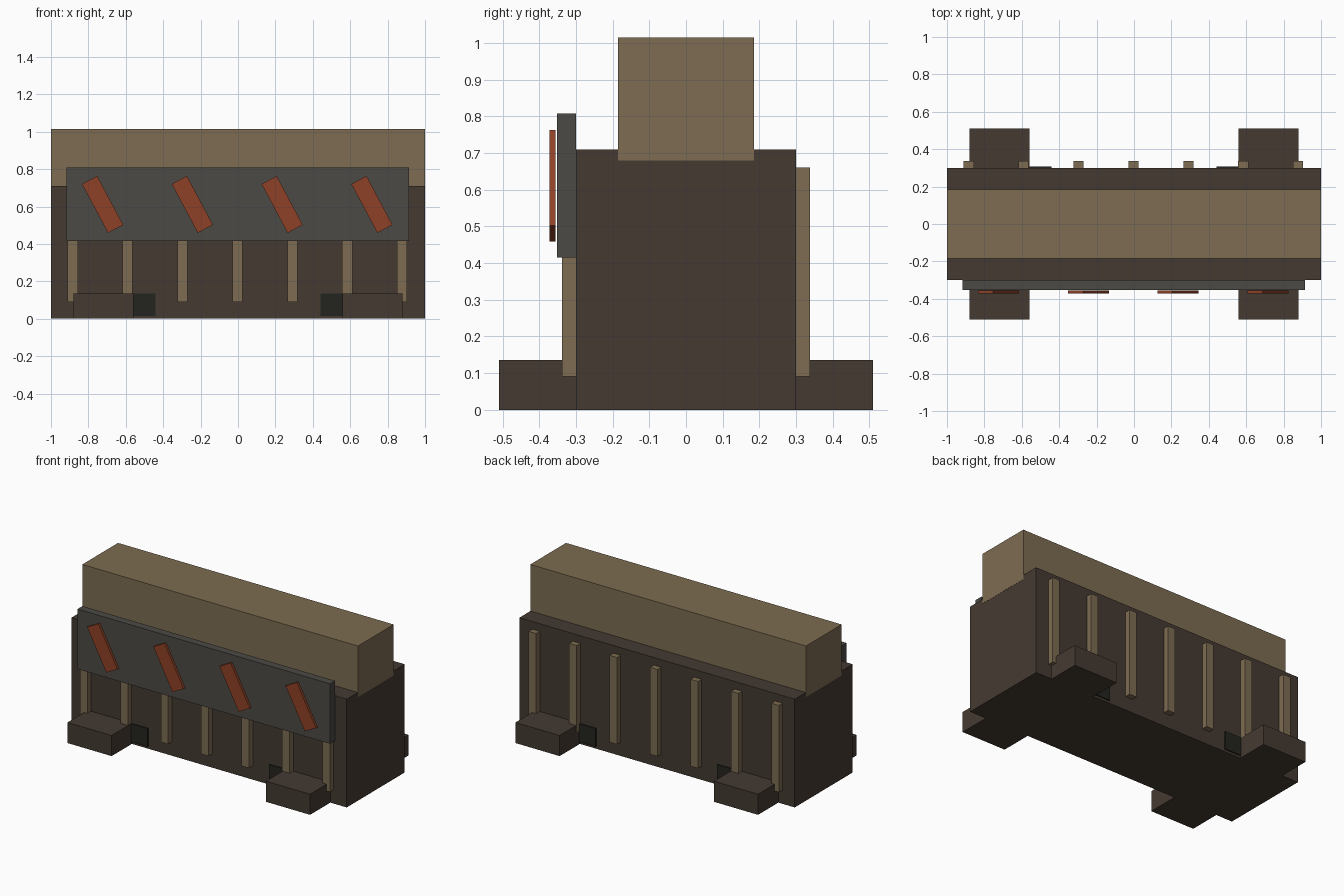
import bpy, math

if "Cube" in bpy.data.objects:
    bpy.data.objects.remove(bpy.data.objects["Cube"])


def material(name, rgb):
    m = bpy.data.materials.new(name)
    m.diffuse_color = (*rgb, 1)
    m.use_nodes = True
    m.node_tree.nodes["Principled BSDF"].inputs["Base Color"].default_value = m.diffuse_color
    return m


DARK = material("dark_brown", (0.058, 0.042, 0.031))
TAN = material("tan", (0.205, 0.15, 0.083))
GREY = material("panel_grey", (0.07, 0.067, 0.058))
RED = material("rust_red", (0.27, 0.052, 0.019))
BLACK = material("black", (0.017, 0.017, 0.014))


def box(name, x, y, z, mat, tilt=0):
    """Box from (min, max) ranges, optionally tilted about y."""
    center = [(a + b) / 2 for a, b in (x, y, z)]
    bpy.ops.mesh.primitive_cube_add(size=1, location=center)
    ob = bpy.context.object
    ob.name = name
    ob.scale = [b - a for a, b in (x, y, z)]
    bpy.ops.object.transform_apply(location=False, rotation=False, scale=True)
    ob.rotation_euler.y = tilt
    ob.data.materials.append(mat)
    return ob


# Main barrier body and narrower top beam
box("body", (-0.999, 0.999), (-0.3, 0.3), (0, 0.71), DARK)
box("top_beam", (-1, 1), (-0.185, 0.185), (0.68, 1.015), TAN)

# Feet running under the body, with dark lifting pockets beside them
for side, s in (("left", -1), ("right", 1)):
    box(f"foot_{side}", sorted((s * 0.56, s * 0.88)), (-0.51, 0.51), (0, 0.135), DARK)
    box(f"pocket_{side}", sorted((s * 0.44, s * 0.56)), (-0.308, 0.308), (0.015, 0.135), BLACK)

# Vertical ribs on the front and back
for i in range(-3, 4):
    cx = -0.003 + 0.2935 * i
    for face, s in (("front", -1), ("back", 1)):
        box(f"rib_{face}_{i + 4}", (cx - 0.027, cx + 0.027),
            sorted((s * 0.29, s * 0.338)), (0.09, 0.66), TAN)

# Front sign panel with slanted warning stripes
box("sign_panel", (-0.918, 0.915), (-0.352, -0.3), (0.415, 0.808), GREY)
for i in range(4):
    cx = -0.724 + 0.48 * i
    box(f"stripe_{i + 1}", (cx - 0.046, cx + 0.046), (-0.372, -0.356),
        (0.463, 0.759), RED, tilt=math.radians(-28))
